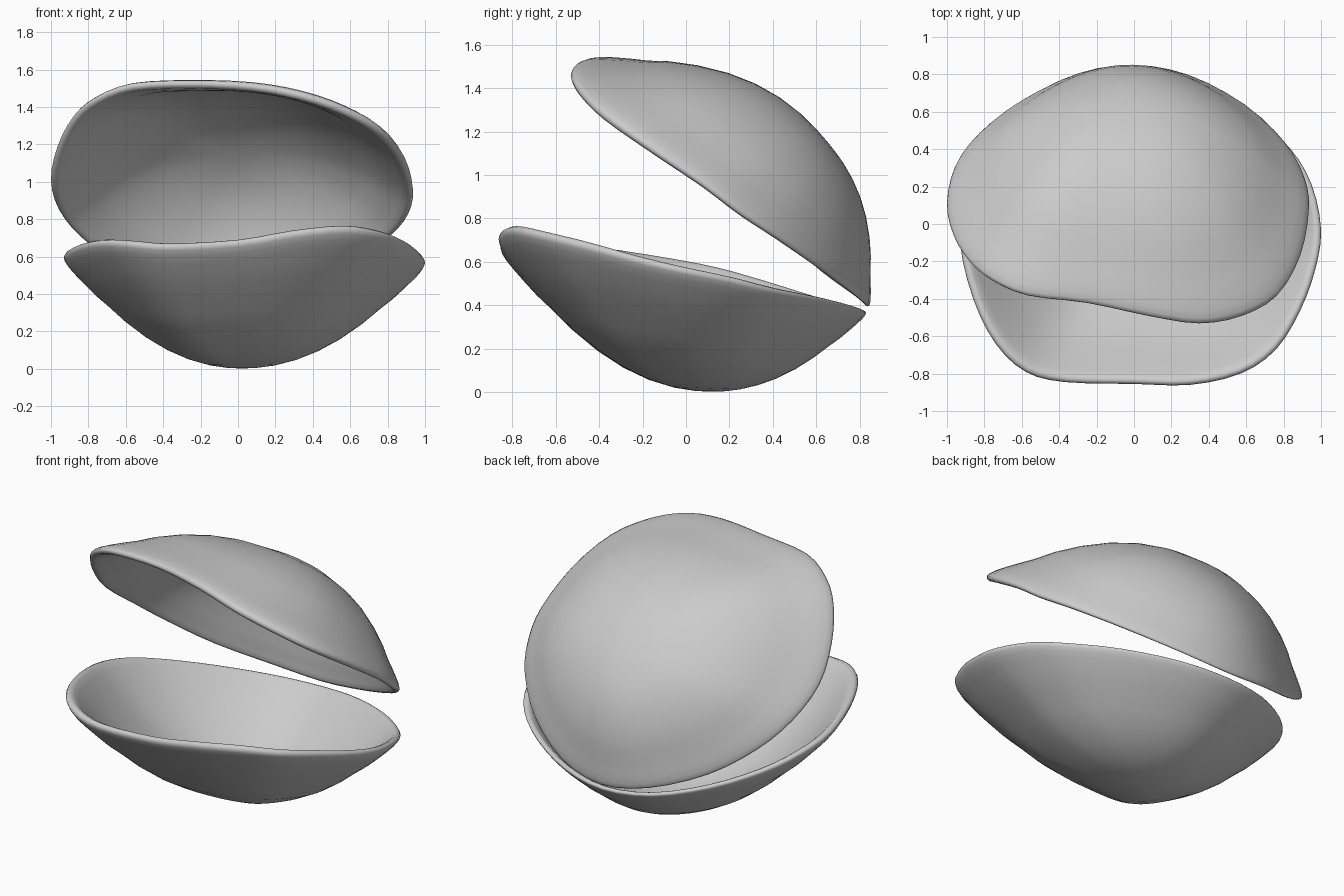
import bpy, bmesh
from mathutils import Vector

cube = bpy.data.objects.get("Cube")
if cube:
    bpy.data.objects.remove(cube, do_unlink=True)

GREY = (0.6, 0.6, 0.6, 1)
THICKNESS = 0.032
mat = bpy.data.materials.new("shell grey")
mat.use_nodes = True
mat.diffuse_color = GREY
mat.node_tree.nodes["Principled BSDF"].inputs["Base Color"].default_value = GREY
mat.node_tree.nodes["Principled BSDF"].inputs["Roughness"].default_value = 0.6


def smooth_loop(points, steps=3):
    """Closed Catmull-Rom curve through the points."""
    pts, out = [Vector(p) for p in points], []
    n = len(pts)
    for i in range(n):
        a, b, c, d = (pts[(i + k - 1) % n] for k in range(4))
        for s in range(steps):
            t = s / steps
            out.append(0.5 * (2 * b + (c - a) * t + (2 * a - 5 * b + 4 * c - d) * t ** 2
                              + (3 * b - a - 3 * c + d) * t ** 3))
    return out


def section(power):
    """Outer wall, rounded lip and inner wall as (radius, height, lift)."""
    radii = [0.08, 0.18, 0.3, 0.42, 0.54, 0.66, 0.76]
    outer = [(r, r ** power, 0) for r in radii]
    lip = [(0.83, 0.66, 0), (0.89, 0.755, 0), (0.94, 0.838, 0), (0.975, 0.9, 0),
           (0.994, 0.945, 0), (1, 0.972, 0), (0.993, 0.992, 0), (0.977, 1, 0),
           (0.957, 0.985, 0), (0.93, 0.938, 0), (0.875, 0.835, 0.006),
           (0.81, 0.69, 0.022)]
    inner = [(r * 0.975, r ** power, THICKNESS) for r in reversed(radii)]
    return outer + lip + inner


def make_shell(name, rim, apex, axis, power):
    apex, axis = Vector(apex), Vector(axis).normalized()
    loop = smooth_loop(rim)
    n = len(loop)
    bm = bmesh.new()
    rings = []
    for r, h, lift in section(power):
        ring = []
        for p in loop:
            rel = p - apex
            rise = axis * rel.dot(axis)
            ring.append(bm.verts.new(apex + (rel - rise) * r + rise * h + axis * lift))
        rings.append(ring)
    for lo, hi in zip(rings, rings[1:]):
        for i in range(n):
            j = (i + 1) % n
            bm.faces.new((lo[i], lo[j], hi[j], hi[i]))
    # close the middle of the outer and inner walls
    for ring, lift in ((rings[0], 0), (rings[-1], THICKNESS)):
        pole = bm.verts.new(apex + axis * lift)
        for i in range(n):
            bm.faces.new((pole, ring[i], ring[(i + 1) % n]))
    bmesh.ops.recalc_face_normals(bm, faces=bm.faces)
    mesh = bpy.data.meshes.new(name)
    bm.to_mesh(mesh)
    bm.free()
    mesh.materials.append(mat)
    mesh.shade_smooth()
    obj = bpy.data.objects.new(name, mesh)
    bpy.context.collection.objects.link(obj)


# Lower shell: a bowl with a wavy rim, raised at the front
make_shell("lower_shell", [
    (0, .83, .375), (.3, .77, .4), (.6, .61, .44), (.83, .41, .48), (.95, .21, .53),
    (1, -.03, .58), (.97, -.24, .63), (.89, -.46, .69), (.76, -.67, .74),
    (.57, -.8, .765), (.3, -.86, .74), (0, -.855, .69), (-.37, -.845, .67),
    (-.58, -.79, .685), (-.74, -.64, .69), (-.86, -.4, .665), (-.93, -.1, .62),
    (-.9, .14, .575), (-.79, .36, .515), (-.58, .59, .445), (-.3, .77, .39)],
    (0.02, .12, .002), (0, 0, 1), 2.08)

# Upper shell: swung open about the back edge
make_shell("upper_shell", [
    (0, .835, .39), (.3, .78, .44), (.6, .62, .56), (.81, .42, .7), (.91, .24, .82),
    (.935, .07, .95), (.89, -.18, 1.12), (.77, -.39, 1.27), (.58, -.5, 1.38),
    (.35, -.54, 1.46), (.08, -.5, 1.51), (-.25, -.43, 1.525), (-.57, -.39, 1.51),
    (-.76, -.31, 1.44), (-.88, -.21, 1.34), (-.965, -.07, 1.18), (-1, .1, 1),
    (-.955, .3, .84), (-.83, .47, .69), (-.61, .64, .54), (-.3, .79, .43)],
    (-.03, .65, 1.155), (0, -.766, -.64), 2.3)
